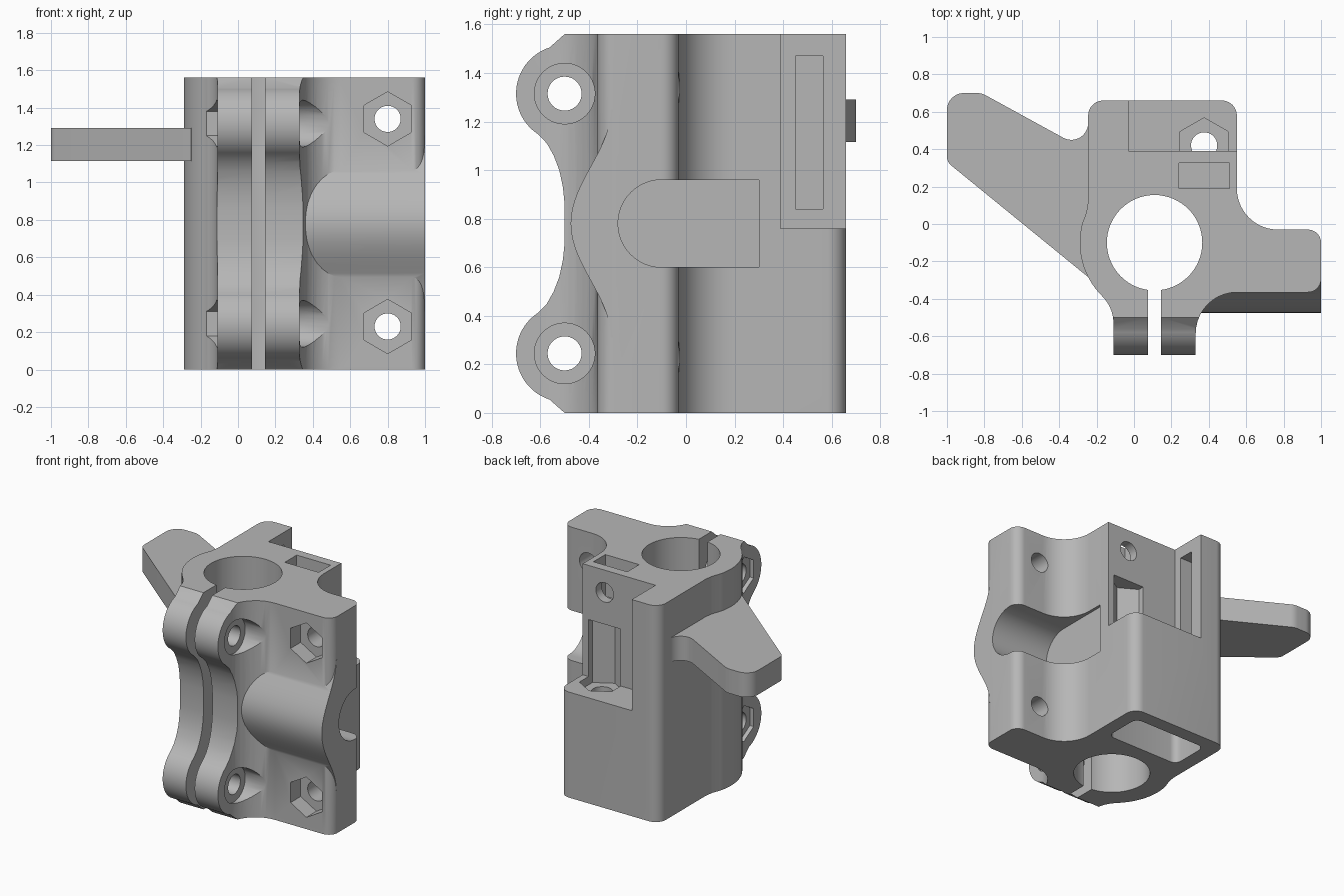
import bpy, bmesh
from math import cos, sin, pi, radians

cube = bpy.data.objects.get("Cube")
if cube:
    bpy.data.objects.remove(cube)

grey = bpy.data.materials.new("plain_grey")
grey.use_nodes = True
tone = (0.47, 0.47, 0.47, 1)
grey.diffuse_color = tone
grey.node_tree.nodes["Principled BSDF"].inputs["Base Color"].default_value = tone

HEIGHT = 1.56
MID = HEIGHT / 2
BORE = (0.11, -0.1)
EAR_Y, EAR_Z = -0.5, (0.245, 1.315)


def arc(cx, cy, r, start, end, n=10):
    return [(cx + r * cos(radians(start + (end - start) * i / n)),
             cy + r * sin(radians(start + (end - start) * i / n))) for i in range(n + 1)]


def ring(cx, cy, r, n=40):
    turn = 90 if n == 6 else 0
    return arc(cx, cy, r, turn, turn + 360, n)[:-1]


def rect(a0, a1, b0, b1):
    return [(a0, b0), (a1, b0), (a1, b1), (a0, b1)]


def prism(name, points, axis, low, high):
    """Extrude a 2D outline along one axis."""
    place = {"x": lambda a, b, t: (t, a, b),
             "y": lambda a, b, t: (a, t, b),
             "z": lambda a, b, t: (a, b, t)}[axis]
    bm = bmesh.new()
    base = [bm.verts.new(place(a, b, low)) for a, b in points]
    face = bm.faces.new(base)
    moved = bmesh.ops.extrude_face_region(bm, geom=[face])["geom"]
    shift = place(0, 0, high - low)
    bmesh.ops.translate(bm, vec=shift, verts=[v for v in moved if isinstance(v, bmesh.types.BMVert)])
    bmesh.ops.recalc_face_normals(bm, faces=bm.faces)
    mesh = bpy.data.meshes.new(name)
    bm.to_mesh(mesh)
    bm.free()
    mesh.materials.append(grey)
    obj = bpy.data.objects.new(name, mesh)
    bpy.context.scene.collection.objects.link(obj)
    return obj


def activate(obj):
    bpy.ops.object.select_all(action="DESELECT")
    obj.select_set(True)
    bpy.context.view_layer.objects.active = obj


def combine(target, tool, operation="DIFFERENCE"):
    activate(target)
    mod = target.modifiers.new("combine", "BOOLEAN")
    mod.operation, mod.solver, mod.object = operation, "EXACT", tool
    bpy.ops.object.modifier_apply(modifier=mod.name)
    bpy.data.objects.remove(tool)


# Body seen from above: block, flange, round bore housing and clamp ears
outline = (arc(0.47, 0.58, 0.08, 0, 90) + arc(-0.165, 0.58, 0.08, 90, 180)
           + [(-0.245, 0.12), (-0.255, 0.06)] + arc(*BORE, 0.4, 165, 225.5, 16)
           + arc(-0.31, -0.53, 0.2, 45, 0)
           + [(-0.11, -0.8), (0.33, -0.8)]
           + arc(0.55, -0.585, 0.22, 180, 90)
           + arc(0.93, -0.295, 0.07, -90, 0) + arc(0.93, -0.1, 0.07, 0, 90)
           + arc(0.77, 0.19, 0.22, 270, 180, 14))
body = prism("clamp_body", outline, "z", 0, HEIGHT)

# Side silhouette that rounds the two ears
upper = ([(0.8, HEIGHT + 0.1), (-0.5, HEIGHT + 0.1), (-0.5, HEIGHT)]
         + arc(EAR_Y, EAR_Z[1], 0.2, 108, 236, 24)
         + [(-0.573, 1.11), (-0.545, 1.06), (-0.522, 1.0), (-0.507, 0.93), (-0.5, 0.86)])
lower = [(y, HEIGHT - z) for y, z in reversed(upper)]
combine(body, prism("silhouette", upper + lower, "x", -2, 2), "INTERSECT")

# Swollen rib around the sideways rod socket
rib = [(-0.31 - 0.165 * (0.5 + 0.5 * cos(pi * i / 16)), MID + 0.47 * i / 16) for i in range(-16, 17)]
combine(body, prism("rib", rib + [(-0.25, 1.25), (-0.25, 0.31)], "x", 0.2, 1), "UNION")

# Vertical bore and clamp slit
combine(body, prism("bore", ring(*BORE, 0.255, 64), "z", -0.1, 1.7))
combine(body, prism("slit", rect(0.075, 0.145, -0.9, -0.2), "z", -0.1, 1.7))

# Rod socket, open to the back of the flange
socket = arc(-0.1, MID, 0.18, 90, 270, 24) + [(0.3, MID - 0.18), (0.3, MID + 0.18)]
combine(body, prism("socket", socket, "x", 0.53, 1.2))

# Ear bolts: through hole, round seat on one side, hex seat on the other
for z in EAR_Z:
    combine(body, prism("ear_hole", ring(EAR_Y, z, 0.07), "x", -0.6, 0.7))
    combine(body, prism("ear_seat", ring(EAR_Y, z, 0.125), "x", 0.32, 0.7))
    combine(body, prism("ear_hex", ring(EAR_Y, z, 0.13, 6), "x", -0.6, -0.08))

# Flange bolts with hex seats at the front
for z in (0.23, 1.34):
    combine(body, prism("flange_hole", ring(0.8, z, 0.07), "y", -0.6, 0.2))
    combine(body, prism("flange_hex", ring(0.8, z, 0.145, 6), "y", -0.6, -0.25))

# Back notch, its side groove, and the nut recess in its floor and wall
combine(body, prism("notch", rect(-0.03, 0.8, 0.39, 0.9), "z", 0.76, 1.7))
combine(body, prism("groove", rect(0.45, 0.565, 0.84, 1.47), "x", -0.14, 0.1))
combine(body, prism("nut_recess", ring(0.375, 0.42, 0.148, 6), "z", 0.7, 1.17))

# Hollow underside, joined to the nut recess by a hole
hollow = (arc(0.4, 0.51, 0.05, 0, 90, 5) + arc(-0.09, 0.51, 0.05, 90, 180, 5)
          + arc(-0.09, 0.32, 0.05, 180, 270, 5) + arc(0.4, 0.32, 0.05, 270, 360, 5))
combine(body, prism("hollow", hollow, "z", -0.1, 0.58))
combine(body, prism("floor_hole", ring(0.375, 0.42, 0.07), "z", 0.5, 0.8))

# Nut slot in the top with its screw hole
combine(body, prism("nut_slot", rect(0.24, 0.51, 0.19, 0.325), "z", 1.26, 1.7))
combine(body, prism("screw_hole", ring(0.375, 1.4, 0.07), "y", 0.25, 0.5))

# Flat arm reaching out from the side
arm_outline = (arc(-0.91, 0.61, 0.09, 180, 90) + arc(-0.84, 0.6, 0.1, 90, 61, 6)
               + arc(-0.335, 0.54, 0.09, 241, 360, 14)
               + [(-0.2, 0.54), (-0.2, -0.25), (-0.25, -0.28)]
               + arc(-0.94, 0.36, 0.06, 230, 180, 6))
arm = prism("side_arm", arm_outline, "z", 1.115, 1.29)

for obj in (body, arm):
    activate(obj)
    bpy.ops.object.shade_smooth_by_angle(angle=radians(30))
